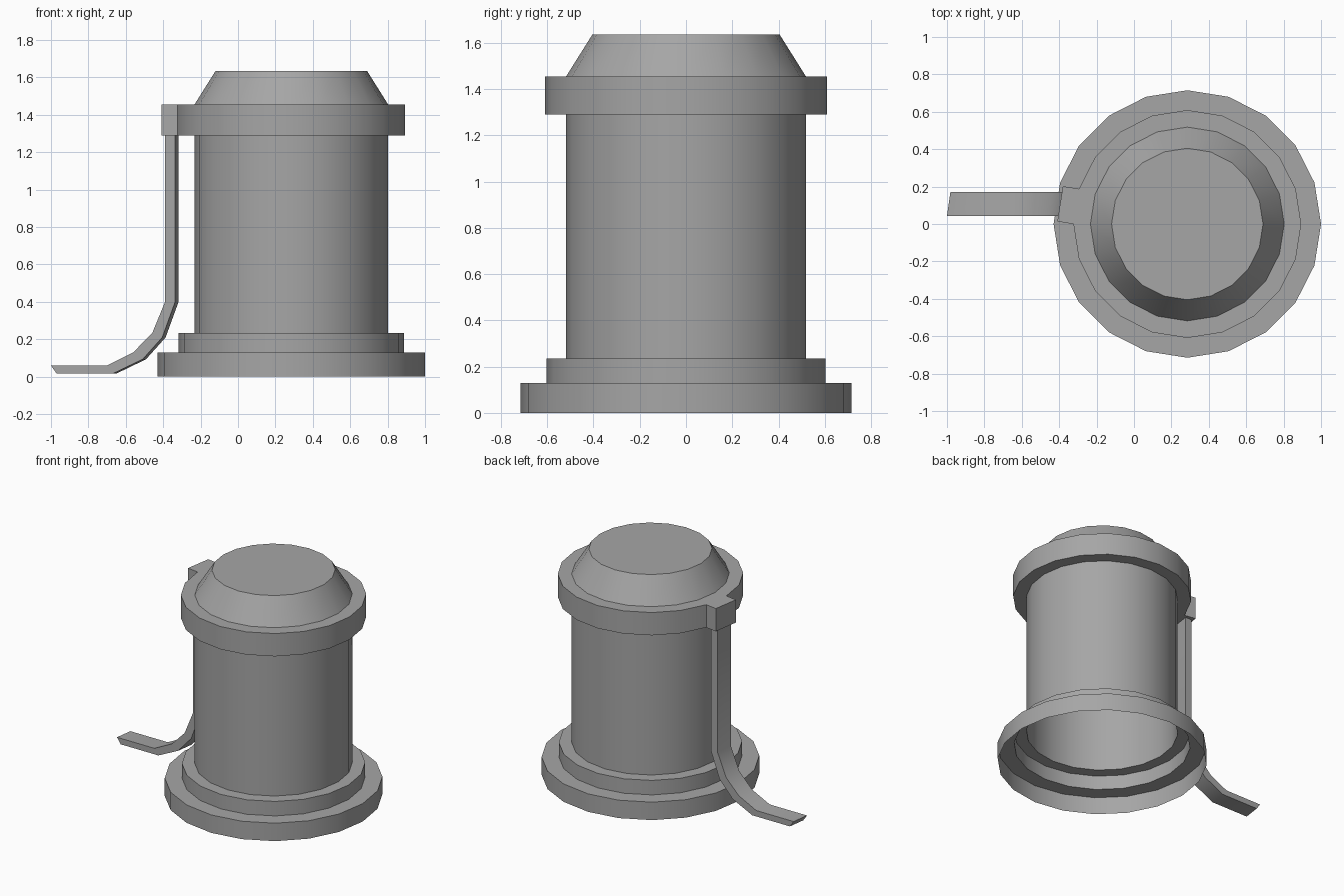
import bpy, bmesh, math
from mathutils import Vector

cube = bpy.data.objects.get("Cube")
if cube:
    bpy.data.objects.remove(cube, do_unlink=True)

SIDES = 20
AXIS_X = 0.285

grey = bpy.data.materials.new("plain grey")
grey.use_nodes = True
colour = (0.38, 0.38, 0.38, 1)
grey.diffuse_color = colour
grey.node_tree.nodes["Principled BSDF"].inputs["Base Color"].default_value = colour


def finish(name, bm):
    """Turn a bmesh into a named, smooth-shaded grey object."""
    mesh = bpy.data.meshes.new(name)
    bm.to_mesh(mesh)
    bm.free()
    mesh.materials.append(grey)
    obj = bpy.data.objects.new(name, mesh)
    bpy.context.collection.objects.link(obj)
    bpy.ops.object.select_all(action="DESELECT")
    obj.select_set(True)
    bpy.context.view_layer.objects.active = obj
    bpy.ops.object.shade_smooth_by_angle(angle=math.radians(30))
    return obj


def lathe(profile, cap=False):
    """Spin (radius, height) points into an open shell, optionally capped on top."""
    bm = bmesh.new()
    rings = []
    for r, z in profile:
        angles = [math.tau * i / SIDES for i in range(SIDES)]
        rings.append([bm.verts.new((AXIS_X + r * math.cos(a), r * math.sin(a), z))
                      for a in angles])
    for low, high in zip(rings, rings[1:]):
        for i in range(SIDES):
            j = (i + 1) % SIDES
            bm.faces.new((low[i], low[j], high[j], high[i]))
    if cap:
        bm.faces.new(rings[-1])
    bm.normal_update()
    return bm


# Stepped base, open underneath
finish("stepped_base", lathe([(0.715, 0), (0.715, 0.13), (0.602, 0.13),
                              (0.602, 0.235), (0.518, 0.235)]))

# Straight hollow body
finish("body", lathe([(0.518, 0.235), (0.518, 1.29)]))

# Collar with one side panel pulled out as a lever tab
collar = lathe([(0.518, 1.29), (0.609, 1.29), (0.609, 1.455), (0.518, 1.455)])
tab_angle = math.radians(171)
tab_dir = Vector((math.cos(tab_angle), math.sin(tab_angle), 0))
panel = max(collar.faces, key=lambda f: f.normal.dot(tab_dir))
pulled = bmesh.ops.extrude_discrete_faces(collar, faces=[panel])["faces"]
bmesh.ops.translate(collar, verts=pulled[0].verts, vec=tab_dir * 0.087)
finish("collar_with_tab", collar)

# Tapered lid with a flat top
finish("lid", lathe([(0.518, 1.455), (0.405, 1.635)], cap=True))

# Curved lever hanging from the tab: outer and inner (x, z) edges of each section
sections = [((-0.39, 1.3), (-0.336, 1.3)),
            ((-0.39, 0.4), (-0.336, 0.4)),
            ((-0.458, 0.235), (-0.405, 0.21)),
            ((-0.56, 0.13), (-0.51, 0.093)),
            ((-0.70, 0.06), (-0.668, 0.017)),
            ((-1.0, 0.06), (-0.97, 0.017))]
NEAR_Y, FAR_Y, SKEW = 0.042, 0.17, 0.018
bm = bmesh.new()
loops = []
for (ox, oz), (ix, iz) in sections:
    loops.append([bm.verts.new(p) for p in (
        (ox, NEAR_Y, oz), (ix, NEAR_Y, iz),
        (ix + SKEW, FAR_Y, iz), (ox + SKEW, FAR_Y, oz))])
for a, b in zip(loops, loops[1:]):
    for i in range(4):
        j = (i + 1) % 4
        bm.faces.new((a[i], a[j], b[j], b[i]))
bm.faces.new(loops[0])
bm.faces.new(loops[-1])
bmesh.ops.recalc_face_normals(bm, faces=bm.faces)
finish("lever", bm)
